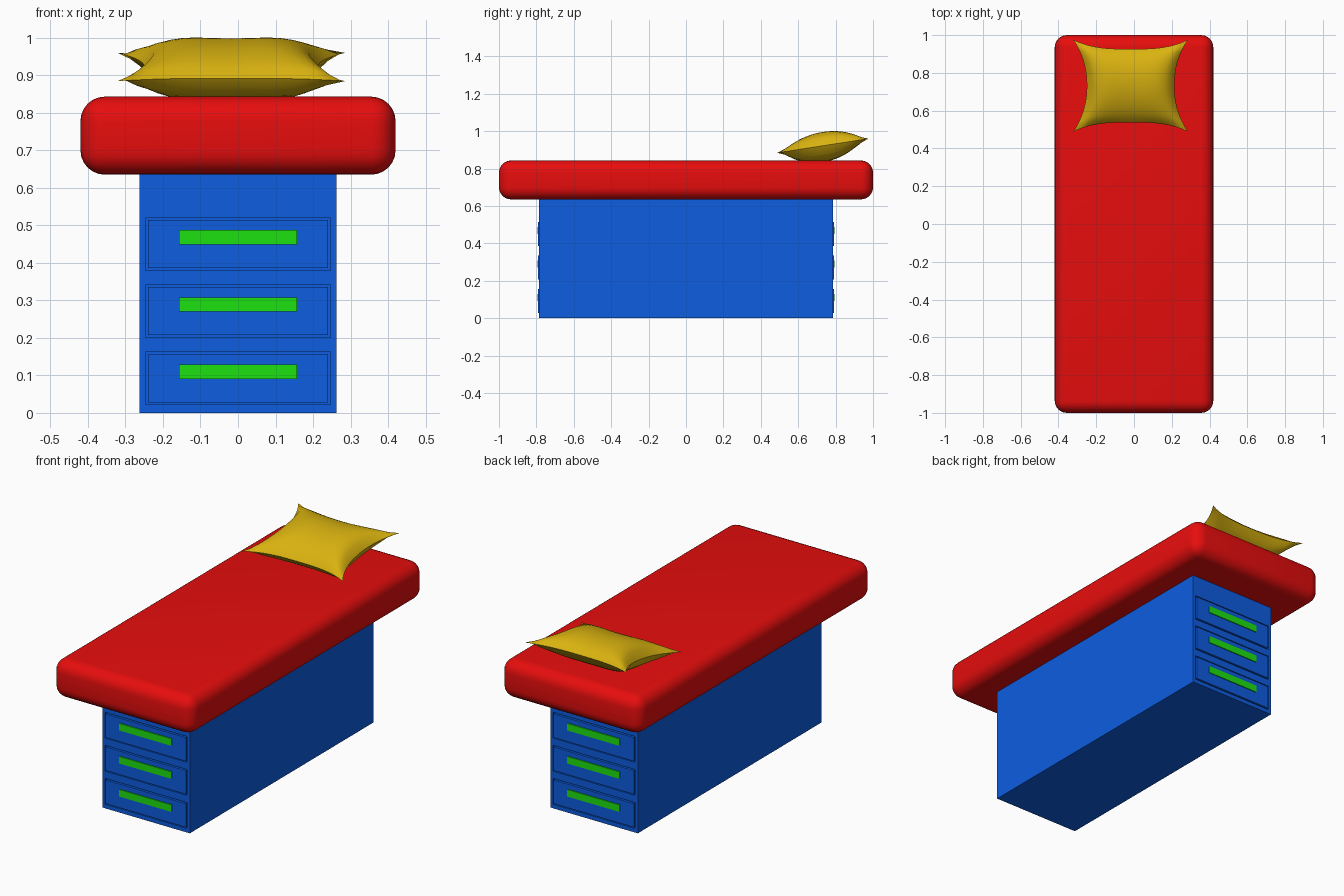
import bpy, bmesh

if "Cube" in bpy.data.objects:
    bpy.data.objects.remove(bpy.data.objects["Cube"])

def material(name, rgb):
    m = bpy.data.materials.new(name)
    m.diffuse_color = (*rgb, 1)
    m.use_nodes = True
    m.node_tree.nodes["Principled BSDF"].inputs["Base Color"].default_value = m.diffuse_color
    return m

RED = material("red", (0.80, 0.004, 0.004))
BLUE = material("blue", (0.004, 0.11, 0.75))
GREEN = material("green", (0.012, 0.75, 0.005))
YELLOW = material("yellow", (0.70, 0.45, 0.005))

def box(name, lo, hi, mat):
    bpy.ops.mesh.primitive_cube_add(size=1, location=[(a + b) / 2 for a, b in zip(lo, hi)])
    ob = bpy.context.object
    ob.name = name
    ob.scale = [b - a for a, b in zip(lo, hi)]
    bpy.ops.object.transform_apply(location=False, rotation=False, scale=True)
    ob.data.materials.append(mat)
    return ob

def apply_mods(ob):
    bpy.context.view_layer.objects.active = ob
    for m in list(ob.modifiers):
        bpy.ops.object.modifier_apply(modifier=m.name)

# Mattress with soft rounded edges
mattress = box("mattress", (-0.42, -1, 0.635), (0.42, 1, 0.843), RED)
bev = mattress.modifiers.new("round", 'BEVEL')
bev.width, bev.segments = 0.065, 6
apply_mods(mattress)
bpy.ops.object.shade_smooth_by_angle()

# Drawer cabinet
END = 0.787
cabinet = box("cabinet", (-0.262, -END, 0), (0.262, END, 0.637), BLUE)

# Drawers at both ends: shallow pocket, front panel and handle
for side, s in (("front", -1), ("back", 1)):
    for i in range(3):
        z = 0.092 + i * 0.179

        def end_box(name, hx, hz, dz, inner, outer, mat):
            y = sorted((s * inner, s * outer))
            return box(name, (-hx, y[0], z + dz - hz), (hx, y[1], z + dz + hz), mat)

        cutter = end_box("pocket_cutter", 0.246, 0.070, 0, END - 0.012, END + 0.02, BLUE)
        cut = cabinet.modifiers.new("pocket", 'BOOLEAN')
        cut.object, cut.solver = cutter, 'EXACT'
        apply_mods(cabinet)
        bpy.data.objects.remove(cutter)
        end_box(f"{side}_drawer_{i + 1}", 0.240, 0.064, 0, END - 0.012, END + 0.003, BLUE)
        end_box(f"{side}_handle_{i + 1}", 0.157, 0.019, 0.018, END, END + 0.008, GREEN)

# Pillow: two puffed grids joined along a pinched seam, tilted and resting on the mattress
N = 18
bm = bmesh.new()

def pillow_vert(i, j, side):
    u, v = 2 * i / N - 1, 2 * j / N - 1
    x = -0.018 + 0.303 * u * (1 - 0.235 * (1 - abs(v) ** 2.2))
    y = 0.732 + 0.243 * v * (1 - 0.20 * (1 - abs(u) ** 3))
    puff = ((1 - u ** 4) * (1 - v ** 2)) ** 0.65
    lift = 0.078 * puff - 0.006 * (1 - u * u) ** 4 if puff > 0.1 else 0.078 * puff
    z = 0.922 + 0.155 * (y - 0.732) + side * (lift if side > 0 else 0.088 * puff)
    return bm.verts.new((x, y, max(z, 0.842)))

top = [[pillow_vert(i, j, 1) for j in range(N + 1)] for i in range(N + 1)]
bottom = [[top[i][j] if i in (0, N) or j in (0, N) else pillow_vert(i, j, -1)
           for j in range(N + 1)] for i in range(N + 1)]
for i in range(N):
    for j in range(N):
        for g, flip in ((top, 1), (bottom, -1)):
            quad = [g[i][j], g[i + 1][j], g[i + 1][j + 1], g[i][j + 1]]
            if bm.faces.get(quad) is None:
                bm.faces.new(quad[::flip])
me = bpy.data.meshes.new("pillow")
bm.to_mesh(me)
bm.free()
me.materials.append(YELLOW)
pillow = bpy.data.objects.new("pillow", me)
bpy.context.collection.objects.link(pillow)
bpy.ops.object.select_all(action='DESELECT')
pillow.select_set(True)
bpy.context.view_layer.objects.active = pillow
bpy.ops.object.shade_smooth_by_angle(angle=0.8)
